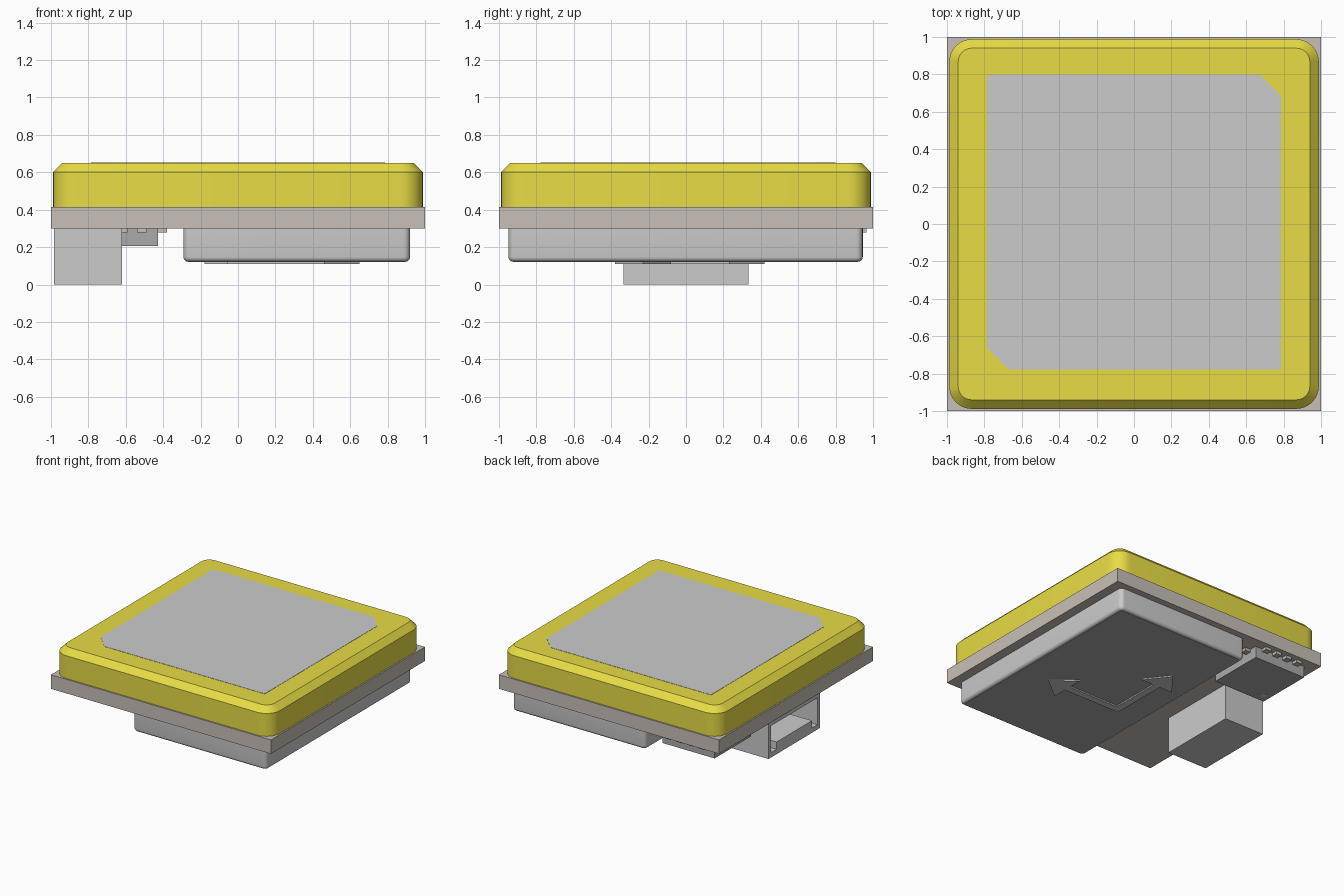
import bpy, bmesh
from math import sin, cos, pi, radians

if "Cube" in bpy.data.objects:
    bpy.data.objects.remove(bpy.data.objects["Cube"])


def material(name, rgb):
    m = bpy.data.materials.new(name)
    m.diffuse_color = (*rgb, 1)
    m.use_nodes = True
    m.node_tree.nodes["Principled BSDF"].inputs["Base Color"].default_value = m.diffuse_color
    return m


YELLOW = material("yellow_ceramic", (0.81, 0.72, 0.06))
BROWN = material("brown_board", (0.58, 0.53, 0.48))
DARK = material("dark_grey", (0.41, 0.41, 0.41))


def loft(name, rings, mat=None):
    """Skin a stack of equal-length point rings and cap both ends."""
    bm = bmesh.new()
    vs = [[bm.verts.new(p) for p in ring] for ring in rings]
    n = len(vs[0])
    for a, b in zip(vs, vs[1:]):
        for i in range(n):
            j = (i + 1) % n
            bm.faces.new((a[i], a[j], b[j], b[i]))
    bm.faces.new(vs[0][::-1])
    bm.faces.new(vs[-1])
    bmesh.ops.recalc_face_normals(bm, faces=bm.faces)
    me = bpy.data.meshes.new(name)
    bm.to_mesh(me)
    bm.free()
    ob = bpy.data.objects.new(name, me)
    bpy.context.collection.objects.link(ob)
    if mat:
        me.materials.append(mat)
    return ob


def prism(name, pts, z0, z1, mat=None):
    return loft(name, [[(x, y, z) for x, y in pts] for z in (z0, z1)], mat)


def box(name, x0, x1, y0, y1, z0, z1, mat=None):
    return prism(name, [(x0, y0), (x1, y0), (x1, y1), (x0, y1)], z0, z1, mat)


def rounded_ring(cx, cy, hx, hy, r, z, seg=8):
    pts = []
    for k, (sx, sy) in enumerate(((1, 1), (-1, 1), (-1, -1), (1, -1))):
        for i in range(seg + 1):
            a = (k + i / seg) * pi / 2
            pts.append((cx + sx * (hx - r) + r * cos(a),
                        cy + sy * (hy - r) + r * sin(a), z))
    return pts


def smooth(ob):
    bpy.ops.object.select_all(action='DESELECT')
    ob.select_set(True)
    bpy.context.view_layer.objects.active = ob
    bpy.ops.object.shade_smooth_by_angle(angle=radians(30))


# Circuit board
box("circuit_board", -1, 1, -1, 1, 0.30, 0.415, BROWN)

# Ceramic antenna block with chamfered top
smooth(loft("ceramic_antenna", [
    rounded_ring(0, 0, 0.988, 0.988, 0.12, 0.415),
    rounded_ring(0, 0, 0.988, 0.988, 0.12, 0.602),
    rounded_ring(0, 0, 0.94, 0.94, 0.072, 0.65)], YELLOW))

# Metal patch with two clipped corners
prism("antenna_patch", [(-0.67, -0.777), (0.787, -0.777), (0.787, 0.685), (0.67, 0.80),
                        (-0.787, 0.80), (-0.787, -0.66)], 0.64, 0.652)

# Shield can with rounded lower edge
CX, CY, HX, HY, R = 0.314, -0.002, 0.606, 0.947, 0.035
F = 0.025
can = [rounded_ring(CX, CY, HX, HY, R, 0.30)]
for i in range(6):
    a = i / 5 * pi / 2
    d = F * (1 - cos(a))
    can.append(rounded_ring(CX, CY, HX - d, HY - d, R - d, 0.122 + F * (1 - sin(a))))
smooth(loft("shield_can", can))

# Dark label under the can, with a raised pair of axis arrows
loft("can_label", [rounded_ring(CX, CY, HX - F, HY - F, R - F, z) for z in (0.12, 0.126)], DARK)
AX, AY, W, HEAD, LEN = -0.03, -0.23, 0.03, 0.15, 0.19
TX, TY = 0.65, 0.42
prism("axis_arrows", [
    (AX - W, AY - W), (TX - LEN, AY - W), (TX - LEN, AY - HEAD), (TX, AY),
    (TX - LEN, AY + HEAD), (TX - LEN, AY + W), (AX + W, AY + W), (AX + W, TY - LEN),
    (AX + HEAD, TY - LEN), (AX, TY), (AX - HEAD, TY - LEN), (AX - W, TY - LEN)], 0.11, 0.122)

# Sensor chip with four pads on each side and a pin-one dot
PX, PY, PH = -0.665, 0.68, 0.237
box("sensor_chip", PX - PH, PX + PH, PY - PH, PY + PH, 0.205, 0.30, DARK)
for i in range(4):
    t = (i - 1.5) * 0.1
    for s in (-1, 1):
        lo, hi = sorted((s * (PH - 0.02), s * (PH + 0.048)))
        box("chip_pad", PX + t - 0.025, PX + t + 0.025, PY + lo, PY + hi, 0.277, 0.302, BROWN)
        box("chip_pad", PX + lo, PX + hi, PY + t - 0.025, PY + t + 0.025, 0.277, 0.302, BROWN)
prism("chip_dot", [(-0.84 + 0.03 * cos(k * pi / 12), 0.515 + 0.03 * sin(k * pi / 12))
                   for k in range(24)], 0.202, 0.21)

# Cable connector: socket shell open towards -x, with solid rear wall
half = [(0.335, 0), (0.335, 0.26), (0.30, 0.26), (0.30, 0.04), (0.23, 0.04), (0.23, 0.10)]
profile = half + [(-y, z) for y, z in reversed(half)]
loft("connector_shell", [[(x, y, z) for y, z in profile] for x in (-0.985, -0.68)])
box("connector_roof", -0.985, -0.68, -0.335, 0.335, 0.26, 0.30)
box("connector_rear", -0.68, -0.62, -0.335, 0.335, 0, 0.30)
